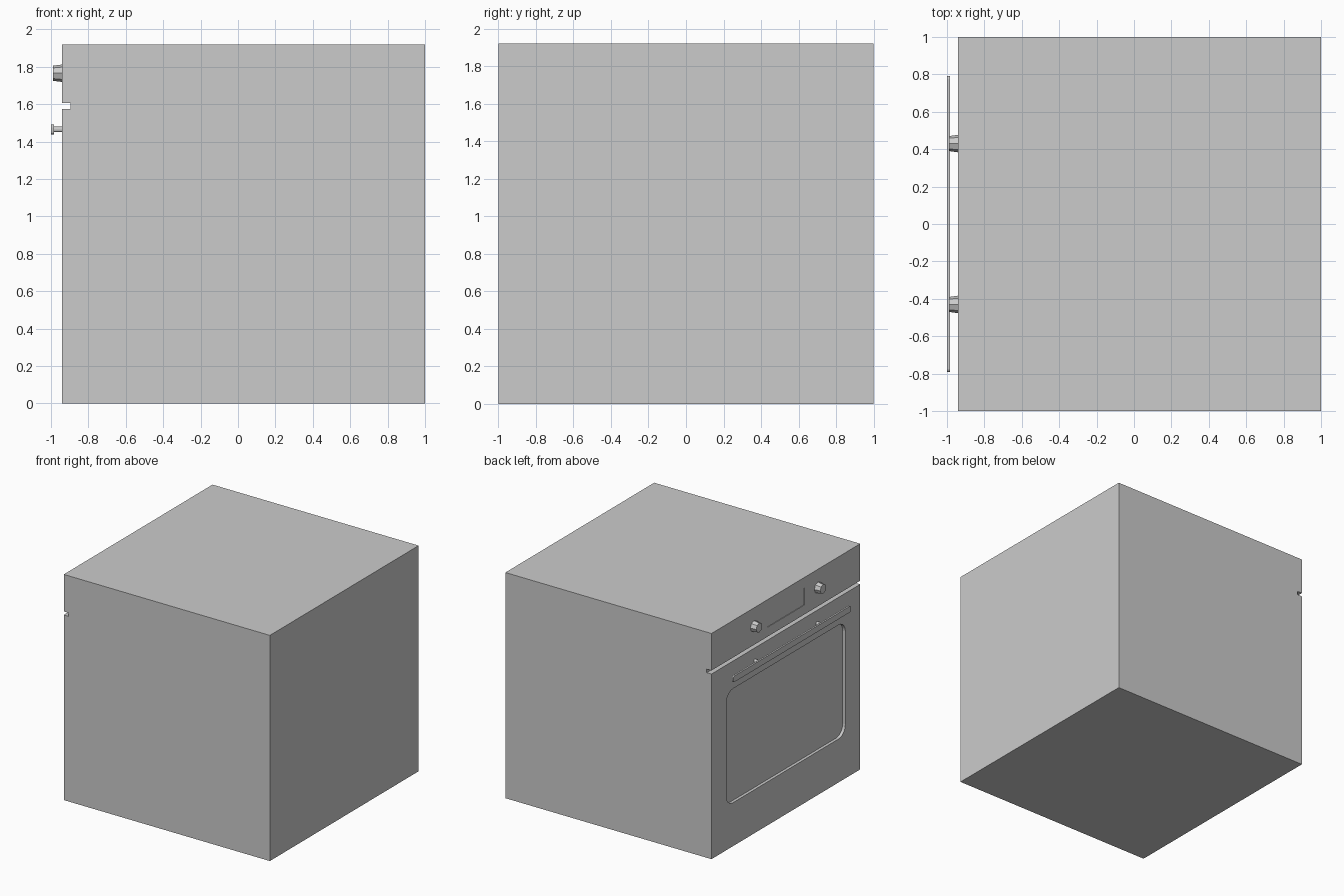
import bpy, bmesh, math
from mathutils import Vector, Matrix

if "Cube" in bpy.data.objects:
    bpy.data.objects.remove(bpy.data.objects["Cube"])

FRONT = -0.94  # x of the oven's front panel; the door faces -x


def prism(name, pts, axis, a, b):
    """Extrude a 2D outline along x (pts are y,z) or y (pts are x,z)."""
    bm = bmesh.new()
    put = (lambda p: (a, p[0], p[1])) if axis == 'X' else (lambda p: (p[0], a, p[1]))
    face = bm.faces.new([bm.verts.new(put(p)) for p in pts])
    step = Vector((b - a, 0, 0)) if axis == 'X' else Vector((0, b - a, 0))
    ext = bmesh.ops.extrude_face_region(bm, geom=[face])
    bmesh.ops.translate(bm, vec=step, verts=[v for v in ext['geom'] if isinstance(v, bmesh.types.BMVert)])
    bmesh.ops.recalc_face_normals(bm, faces=bm.faces)
    return finish(name, bm)


def finish(name, bm):
    me = bpy.data.meshes.new(name)
    bm.to_mesh(me)
    bm.free()
    ob = bpy.data.objects.new(name, me)
    bpy.context.collection.objects.link(ob)
    return ob


def rounded_rect(y, z0, z1, r, n=6):
    pts = []
    for cy, cz, start in ((y - r, z1 - r, 0), (-y + r, z1 - r, 90),
                          (-y + r, z0 + r, 180), (y - r, z0 + r, 270)):
        for i in range(n + 1):
            t = math.radians(start + 90 * i / n)
            pts.append((cy + r * math.cos(t), cz + r * math.sin(t)))
    return pts


def peg(name, x0, x1, y, z, r0, r1, sides):
    """Tapered cylinder along x, radius r0 at x0 and r1 at x1."""
    bm = bmesh.new()
    m = Matrix.Translation(((x0 + x1) / 2, y, z)) @ Matrix.Rotation(math.radians(90), 4, 'Y')
    bmesh.ops.create_cone(bm, cap_ends=True, segments=sides, radius1=r0, radius2=r1,
                          depth=x1 - x0, matrix=m)
    return finish(name, bm)


# Cabinet with the full-width gap between control panel and door
body = prism("oven_body", [(FRONT, 0), (1, 0), (1, 1.92), (FRONT, 1.92), (FRONT, 1.605),
                           (-0.895, 1.605), (-0.895, 1.575), (FRONT, 1.575)], 'Y', -1, 1)

# Recessed door window and shallow display panel
cutters = [
    prism("window_cutter", rounded_rect(0.80, 0.37, 1.34, 0.09), 'X', FRONT - 0.1, FRONT + 0.025),
    prism("display_cutter", [(-0.25, 1.685), (0.25, 1.685), (0.25, 1.83), (-0.25, 1.83)],
          'X', FRONT - 0.1, FRONT + 0.005),
]
for cutter in cutters:
    cutter.hide_render = True
    cutter.hide_set(True)
    mod = body.modifiers.new(cutter.name, 'BOOLEAN')
    mod.operation = 'DIFFERENCE'
    mod.solver = 'EXACT'
    mod.object = cutter

# Control knobs and handle posts, one per side
for side, y in (("left", 0.43), ("right", -0.43)):
    peg("knob_" + side, -0.99, FRONT + 0.002, y, 1.765, 0.04, 0.047, 8)
    peg("handle_post_" + side, -0.988, FRONT + 0.002, y * 0.97, 1.465, 0.015, 0.015, 12)

# Flat door handle with rounded corners
prism("door_handle", rounded_rect(0.79, 1.438, 1.49, 0.015, 3), 'X', -1.0, -0.985)
